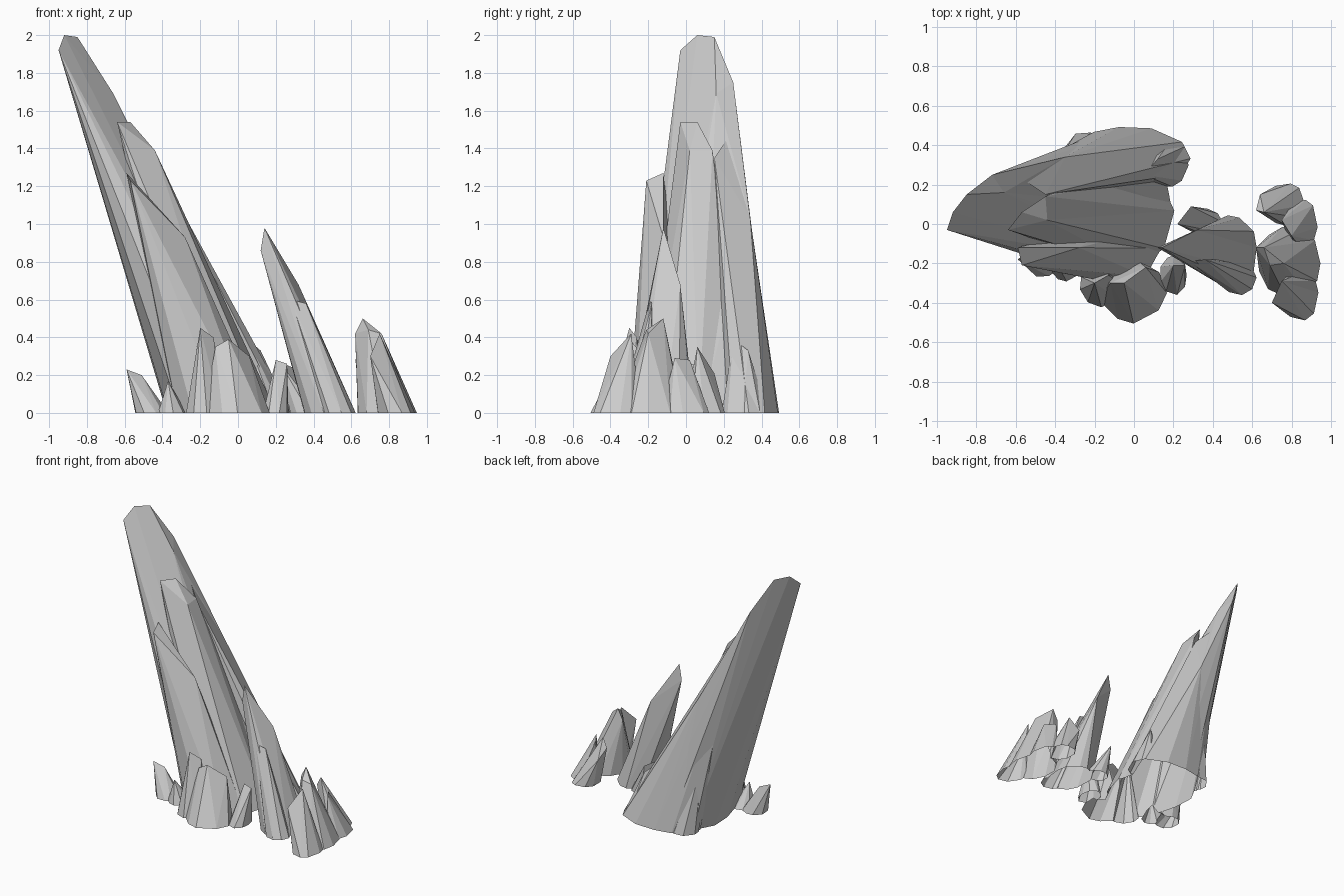
import bpy
import bmesh
import math
import random

random.seed(7)
default_cube = bpy.data.objects.get("Cube")
if default_cube:
    bpy.data.objects.remove(default_cube, do_unlink=True)

# Single stone colour
stone = bpy.data.materials.new("grey stone")
stone.use_nodes = True
stone_colour = (.6, .6, .6, 1)
stone.diffuse_color = stone_colour
shader = next(node for node in stone.node_tree.nodes if node.type == "BSDF_PRINCIPLED")
shader.inputs["Base Color"].default_value = stone_colour


def shard(name, centre, radius, peaks, sides=9):
    """Faceted splinter wrapped around an uneven oval foot and its peak points."""
    bm = bmesh.new()
    for step in range(sides):
        angle = math.tau * (step + random.uniform(-.2, .2)) / sides
        swell = random.uniform(.96, 1.04)
        bm.verts.new((centre[0] + radius[0] * swell * math.cos(angle),
                      centre[1] + radius[1] * swell * math.sin(angle), 0))
    for peak in peaks:
        bm.verts.new(peak)
    hull = bmesh.ops.convex_hull(bm, input=bm.verts)
    unused = {item for item in hull["geom_interior"] + hull["geom_unused"]
              if isinstance(item, bmesh.types.BMVert)}
    bmesh.ops.delete(bm, geom=list(unused), context="VERTS")
    bmesh.ops.recalc_face_normals(bm, faces=bm.faces)
    mesh = bpy.data.meshes.new(name)
    bm.to_mesh(mesh)
    bm.free()
    mesh.materials.append(stone)
    rock = bpy.data.objects.new(name, mesh)
    bpy.context.collection.objects.link(rock)
    return rock


def fuse(name, *rocks):
    """Unite splinters into one shell and open its underside."""
    body = rocks[0]
    for other in rocks[1:]:
        union = body.modifiers.new("union", "BOOLEAN")
        union.operation = "UNION"
        union.solver = "EXACT"
        union.object = other
    graph = bpy.context.evaluated_depsgraph_get()
    mesh = bpy.data.meshes.new_from_object(body.evaluated_get(graph))
    for rock in rocks:
        bpy.data.objects.remove(rock, do_unlink=True)
    bm = bmesh.new()
    bm.from_mesh(mesh)
    underside = [face for face in bm.faces
                 if all(abs(vert.co.z) < .001 for vert in face.verts)]
    bmesh.ops.delete(bm, geom=underside, context="FACES")
    bm.to_mesh(mesh)
    bm.free()
    mesh.name = name
    bpy.context.collection.objects.link(bpy.data.objects.new(name, mesh))


# Tall leaning spire: broad core and the long splinters along its flanks
core = shard("core", centre=(-.09, .09), radius=(.29, .39), sides=13,
             peaks=[(-.95, -.03, 1.92), (-.92, .06, 2), (-.85, .15, 1.99),
                    (-.72, .25, 1.75), (-.66, .16, 1.69), (-.35, .34, 1.03)])
back_splinter = shard("back_splinter", centre=(-.03, .34), radius=(.31, .16), sides=11,
                      peaks=[(-.6, .25, 1.5), (-.35, .34, 1.03), (-.45, .15, 1.35)])
shoulder_splinter = shard("shoulder_splinter", centre=(-.05, .05), radius=(.26, .28),
                          peaks=[(-.64, -.03, 1.54), (-.57, .06, 1.54), (-.44, .02, 1.39),
                                 (-.45, .14, 1.39)])
front_splinter = shard("front_splinter", centre=(-.1, -.14), radius=(.23, .17),
                       peaks=[(-.59, -.12, 1.27), (-.57, -.21, 1.23), (-.28, -.12, .93)])

# Short splinters around the foot of the spire
rear_foot = shard("rear_foot", centre=(.16, .31), radius=(.12, .13),
                  peaks=[(.05, .25, .39), (.12, .33, .33)])
rear_bulge = shard("rear_bulge", centre=(-.25, .37), radius=(.1, .1),
                   peaks=[(-.38, .33, .6)])
tall_foot = shard("tall_foot", centre=(-.17, -.31), radius=(.11, .11),
                  peaks=[(-.2, -.3, .45), (-.13, -.26, .4)])
wide_foot = shard("wide_foot", centre=(-.01, -.34), radius=(.18, .16),
                  peaks=[(-.05, -.3, .39), (-.12, -.3, .35), (.06, -.22, .3)])
side_foot = shard("side_foot", centre=(.2, -.26), radius=(.07, .1),
                  peaks=[(.2, -.21, .28), (.26, -.21, .26)])
outer_fang = shard("outer_fang", centre=(-.46, -.18), radius=(.09, .09),
                   peaks=[(-.59, -.18, .23), (-.51, -.16, .2)])
small_fang = shard("small_fang", centre=(-.35, -.2), radius=(.08, .09),
                   peaks=[(-.37, -.24, .17)])
fuse("leaning_spire", core, back_splinter, shoulder_splinter, front_splinter, rear_foot,
     rear_bulge, tall_foot, wide_foot, side_foot, outer_fang, small_fang)

# Middle spike with a low splinter at its back
spike = shard("spike", centre=(.485, -.14), radius=(.14, .19), sides=11,
              peaks=[(.12, -.12, .86), (.14, -.12, .98), (.32, -.03, .68)])
spike_rib = shard("spike_rib", centre=(.53, -.27), radius=(.09, .09),
                  peaks=[(.28, -.19, .6), (.36, -.18, .58)])
spike_foot = shard("spike_foot", centre=(.36, .01), radius=(.09, .07),
                   peaks=[(.22, 0, .27), (.29, .09, .24)])
fuse("middle_spike", spike, spike_rib, spike_foot)

# Low curved cluster on the outer side
peak_rock = shard("peak_rock", centre=(.79, -.19), radius=(.16, .18), sides=11,
                  peaks=[(.62, -.12, .42), (.66, -.12, .5), (.69, -.21, .44), (.76, -.2, .42)])
front_rock = shard("front_rock", centre=(.84, -.36), radius=(.1, .13),
                   peaks=[(.7, -.4, .3), (.75, -.29, .42)])
back_rock = shard("back_rock", centre=(.77, .1), radius=(.1, .11),
                  peaks=[(.62, .07, .28), (.66, .06, .35), (.64, .15, .21)])
joining_rock = shard("joining_rock", centre=(.85, 0), radius=(.08, .13),
                     peaks=[(.75, .02, .28), (.8, -.06, .29)])
fuse("low_cluster", peak_rock, front_rock, back_rock, joining_rock)
